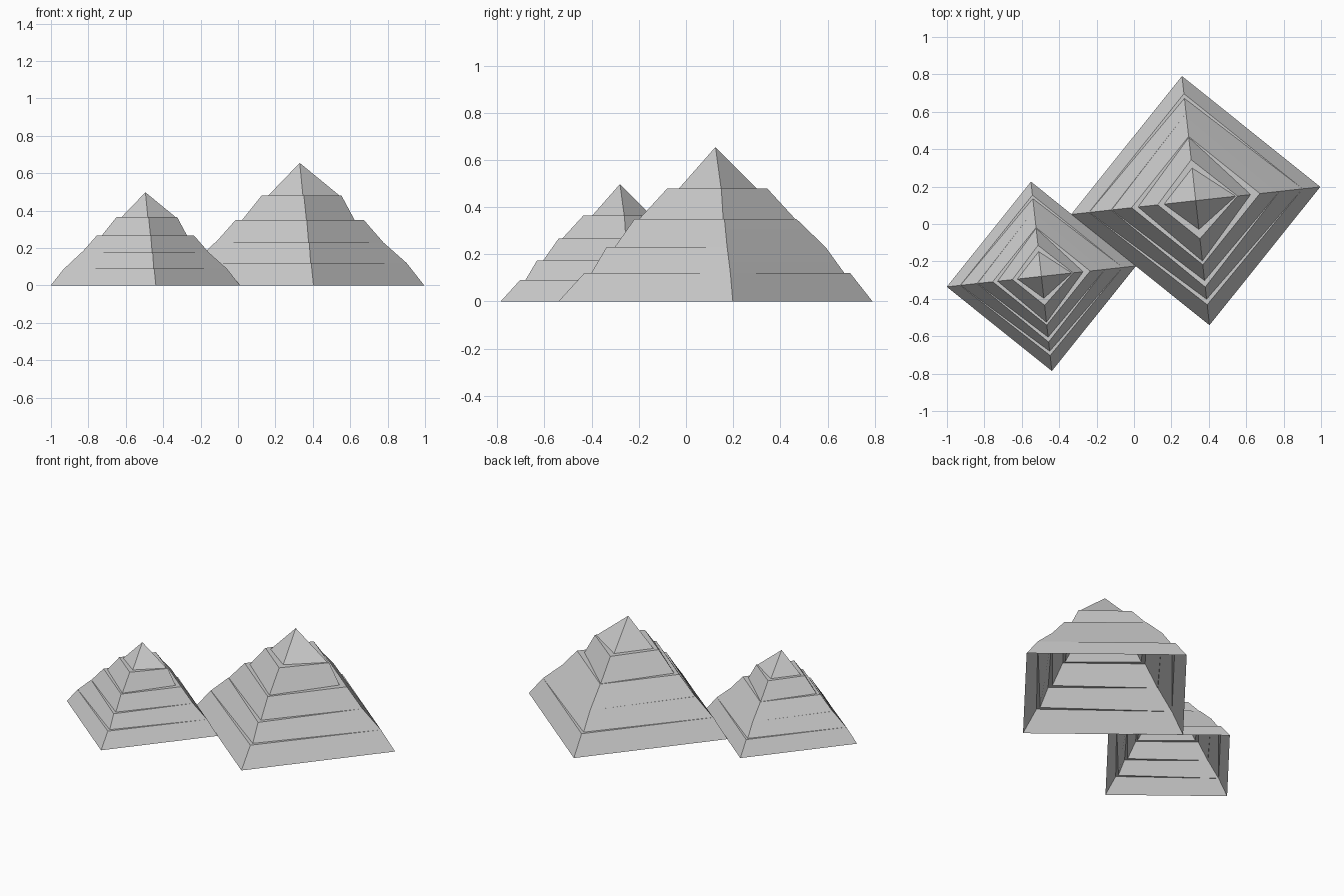
import bpy, bmesh
from math import radians, cos, sin
from mathutils import Vector

cube = bpy.data.objects.get("Cube")
if cube:
    bpy.data.objects.remove(cube)

stone = bpy.data.materials.new("grey stone")
stone.use_nodes = True
stone.diffuse_color = (0.6, 0.6, 0.6, 1)
stone.node_tree.nodes["Principled BSDF"].inputs["Base Color"].default_value = (0.6, 0.6, 0.6, 1)

# Height, then corner reach to the back, left, front and right of the apex.
# Two rows at one height make a ledge that tapers out where the reaches agree.
RINGS = [
    (0.00, 0.67, 0.67, 0.67, 0.67),
    (0.12, 0.575, 0.575, 0.56, 0.575),
    (0.12, 0.55, 0.573, 0.53, 0.575),
    (0.23, 0.47, 0.455, 0.465, 0.45),
    (0.23, 0.47, 0.452, 0.43, 0.45),
    (0.35, 0.345, 0.345, 0.345, 0.345),
    (0.35, 0.34, 0.31, 0.325, 0.295),
    (0.48, 0.22, 0.205, 0.205, 0.225),
    (0.48, 0.175, 0.17, 0.155, 0.215),
]
APEX = 0.655
TURN = radians(96.3)


def stepped_pyramid(name, x, y, size):
    """Hollow stepped pyramid with an open base."""
    bm = bmesh.new()
    lower = None
    for z, *reach in RINGS:
        ring = []
        for i, r in enumerate(reach):
            a = TURN + radians(90 * i)
            p = Vector((r * cos(a), r * sin(a), z)) * size
            # A corner without a ledge shares the vertex below it
            if lower and (lower[i].co - p).length < 1e-5:
                ring.append(lower[i])
            else:
                ring.append(bm.verts.new(p))
        if lower:
            for i in range(4):
                j = (i + 1) % 4
                corners = dict.fromkeys((lower[i], lower[j], ring[j], ring[i]))
                if len(corners) > 2:
                    bm.faces.new(list(corners))
        lower = ring
    # Pointed cap
    tip = bm.verts.new((0, 0, APEX * size))
    for i in range(4):
        bm.faces.new((lower[i], lower[(i + 1) % 4], tip))

    mesh = bpy.data.meshes.new(name)
    bm.to_mesh(mesh)
    bm.free()
    mesh.materials.append(stone)
    obj = bpy.data.objects.new(name, mesh)
    obj.location = (x, y, 0)
    bpy.context.collection.objects.link(obj)
    bpy.ops.object.select_all(action="DESELECT")
    obj.select_set(True)
    bpy.context.view_layer.objects.active = obj
    bpy.ops.object.shade_smooth_by_angle(angle=radians(30))


stepped_pyramid("large_pyramid", 0.33, 0.125, 1.0)
stepped_pyramid("small_pyramid", -0.495, -0.28, 0.76)
